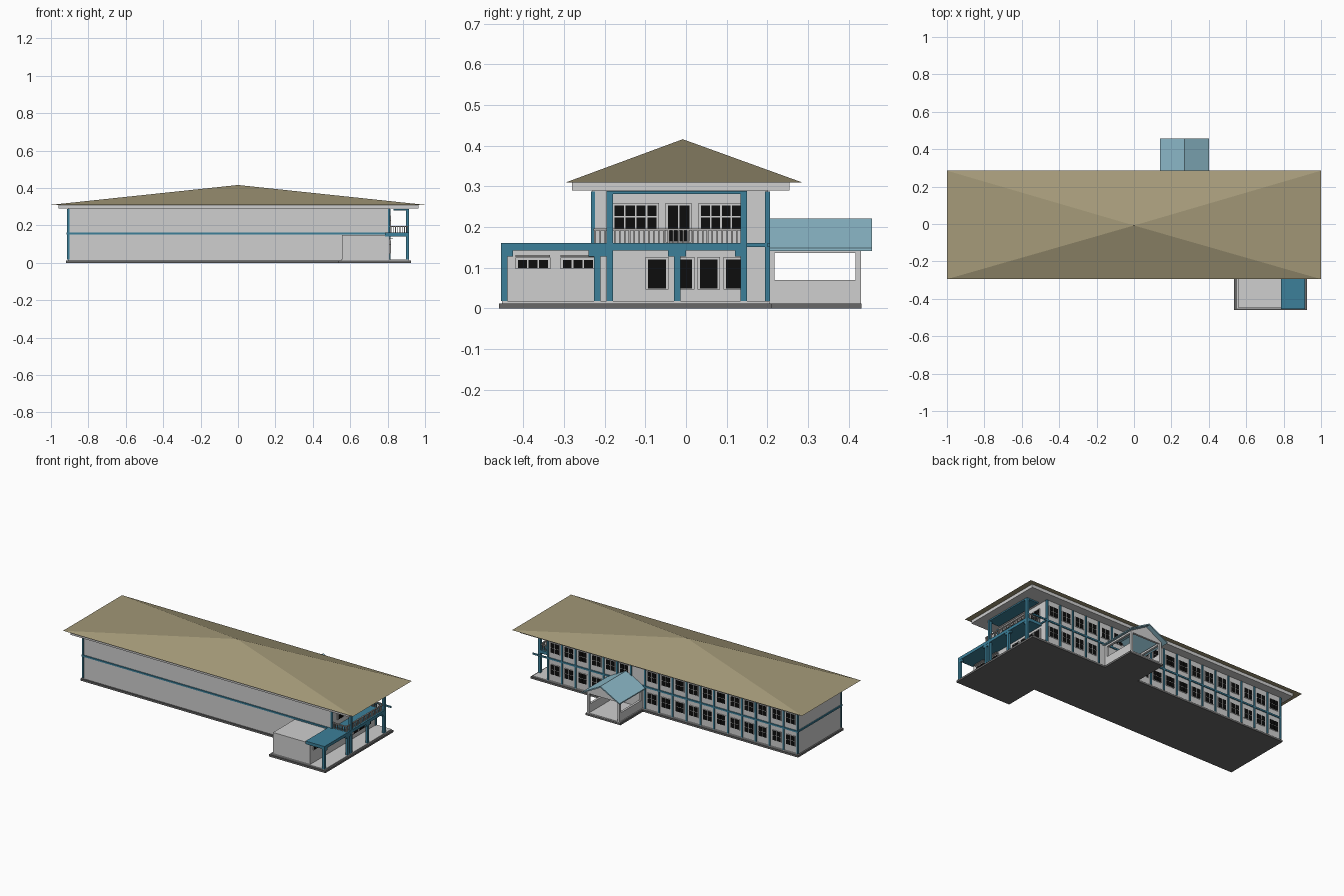
import bpy, bmesh, math


def mat(name, rgb):
    m = bpy.data.materials.new(name)
    m.diffuse_color = (*rgb, 1)
    return m


WALL = mat("wall_light_grey", (0.62, 0.62, 0.62))
BLUE = mat("trim_blue", (0.045, 0.215, 0.32))
SKY = mat("porch_roof_light_blue", (0.27, 0.50, 0.60))
ROOF = mat("roof_olive_tan", (0.37, 0.32, 0.19))
BASE = mat("base_dark_grey", (0.14, 0.14, 0.14))
GLASS = mat("glass_black", (0.004, 0.004, 0.004))
RAIL = mat("rail_grey", (0.42, 0.41, 0.40))


def finish(name, bm, m):
    bmesh.ops.recalc_face_normals(bm, faces=bm.faces)
    me = bpy.data.meshes.new(name)
    bm.to_mesh(me)
    bm.free()
    me.materials.append(m)
    ob = bpy.data.objects.new(name, me)
    bpy.context.collection.objects.link(ob)
    return ob


def boxes(name, m, items):
    """One object from boxes given as (x0, x1, y0, y1, z0, z1)."""
    bm = bmesh.new()
    for x0, x1, y0, y1, z0, z1 in items:
        vs = bmesh.ops.create_cube(bm, size=1)["verts"]
        for v in vs:
            v.co = ((x0 + x1) / 2 + v.co.x * (x1 - x0),
                    (y0 + y1) / 2 + v.co.y * (y1 - y0),
                    (z0 + z1) / 2 + v.co.z * (z1 - z0))
    return finish(name, bm, m)


def prism_y(name, m, profile, y0, y1):
    """Extrude an (x, z) profile along y."""
    bm = bmesh.new()
    f = bm.faces.new([bm.verts.new((x, y0, z)) for x, z in profile])
    g = bmesh.ops.extrude_face_region(bm, geom=[f])["geom"]
    for v in g:
        if isinstance(v, bmesh.types.BMVert):
            v.co.y = y1
    return finish(name, bm, m)


X0, X1, Y0, Y1 = -0.91, 0.81, -0.23, 0.20   # main block footprint

# Base slabs and the lighter floor on top
boxes("base_slab", BASE, [(-0.92, 0.925, -0.24, 0.21, 0, 0.012),
                          (0.535, 0.925, -0.46, -0.24, 0, 0.012),
                          (0.15, 0.39, 0.21, 0.432, 0, 0.012)])
boxes("floor_layer", WALL, [(-0.91, 0.915, -0.23, 0.205, 0.012, 0.018),
                            (0.55, 0.915, -0.452, -0.23, 0.012, 0.018),
                            (0.155, 0.385, 0.205, 0.43, 0.012, 0.018)])

# Main block and annex walls
boxes("main_walls", WALL, [(X0, X1, Y0, Y1, 0.018, 0.295)])
boxes("annex_walls", WALL, [(0.555, X1, -0.447, Y0, 0.018, 0.15)])

# Roof: fascia box and low pyramid
boxes("roof_fascia", WALL, [(-0.96, 0.965, -0.28, 0.255, 0.29, 0.31)])
bm = bmesh.new()
ring = [bm.verts.new(c) for c in ((-1, -0.295, 0.31), (1, -0.295, 0.31),
                                  (1, 0.285, 0.31), (-1, 0.285, 0.31))]
apex = bm.verts.new((0, -0.008, 0.416))
bm.faces.new(ring)
for i in range(4):
    bm.faces.new((ring[i], ring[(i + 1) % 4], apex))
finish("main_roof", bm, ROOF)

# Belt course around the main block
e = 0.006
boxes("belt_course", BLUE, [(X0 - e, 0.80, Y0 - e, Y0, 0.151, 0.161),
                            (X0 - e, 0.915, Y1, Y1 + e, 0.151, 0.161),
                            (X0 - e, X0, Y0, Y1, 0.151, 0.161),
                            (X1, X1 + e, 0.15, Y1, 0.151, 0.161)])

# Back wall bays: pilasters and windows
N = 18
step = (X1 - X0) / N
posts, frames, panes = [], [], []
for i in range(N + 1):
    x = X0 + i * step
    low = 0.161 if 0.16 < x < 0.38 else 0.018
    posts.append((x - 0.005, x + 0.005, Y1 - e, Y1 + e, low, 0.287))
for y in (Y0,):
    posts.append((X0 - 0.003, X0 + 0.008, y - 0.004, y + 0.006, 0.018, 0.287))
boxes("back_pilasters", BLUE, posts)


def back_window(x, z0, z1, w=0.064):
    frames.append((x - w / 2, x + w / 2, Y1 - 0.002, Y1 + 0.003, z0, z1))
    h = (z1 - z0 - 0.010) / 2
    pw = (w - 0.012) / 2
    for sx in (-1, 1):
        for k in (0, 1):
            cx = x + sx * (pw / 2 + 0.002)
            b = z0 + 0.003 + k * (h + 0.004)
            panes.append((cx - pw / 2, cx + pw / 2, Y1, Y1 + 0.005, b, b + h))


for i in range(N):
    x = X0 + (i + 0.5) * step
    if i != 11:
        back_window(x, 0.193, 0.258)
    if not 0.13 < x < 0.41:
        back_window(x, 0.058, 0.123)


# Openings in the right end wall: frame plate with a grid of panes
def end_window(y0, y1, z0, z1, cols, rows):
    frames.append((X1 - 0.002, X1 + 0.005, y0 - 0.004, y1 + 0.004, z0, z1 + 0.004))
    w, h, g = (y1 - y0) / cols, (z1 - z0) / rows, 0.002
    for c in range(cols):
        for r in range(rows):
            panes.append((X1, X1 + 0.007, y0 + c * w + g, y0 + (c + 1) * w - g,
                          z0 + r * h + g, z0 + (r + 1) * h - g))


end_window(-0.178, -0.070, 0.195, 0.255, 4, 2)
end_window(0.035, 0.137, 0.195, 0.255, 4, 2)
end_window(-0.046, 0.010, 0.162, 0.255, 2, 1)
for a, b in ((-0.096, -0.047), (-0.024, 0.017), (0.032, 0.080), (0.096, 0.144)):
    end_window(a, b, 0.047, 0.122, 1, 1)
end_window(-0.415, -0.337, 0.097, 0.121, 3, 1)
end_window(-0.305, -0.227, 0.097, 0.121, 3, 1)
boxes("window_frames", WALL, frames)
boxes("window_panes", GLASS, panes)
boxes("annex_window_hoods", RAIL, [(X1, X1 + 0.02, y, y + 0.085, 0.126, 0.131)
                                   for y in (-0.419, -0.309)])

# Balcony deck, carport roof and upper ceiling
boxes("balcony_deck", BLUE, [(0.785, 0.915, -0.455, 0.15, 0.142, 0.161)])
boxes("balcony_ceiling", BLUE, [(0.832, 0.915, -0.195, 0.15, 0.281, 0.289)])

# Columns with small haunches under the deck
cols, haunch = [], []
for y in (-0.447, -0.218, -0.187, -0.022, 0.142):
    cols.append((0.899, 0.915, y - 0.008, y + 0.008, 0.018, 0.145))
    if y != -0.187:
        haunch.append((0.9, 0.914, max(y - 0.022, -0.455), min(y + 0.022, 0.15),
                       0.128, 0.143))
for y in (-0.187, 0.142):
    cols.append((0.899, 0.915, y - 0.008, y + 0.008, 0.161, 0.289))
cols.append((X1 - 0.008, X1 + 0.003, Y0 - 0.004, Y0 + 0.006, 0.161, 0.287))
boxes("balcony_columns", BLUE, cols)
boxes("column_haunches", BLUE, haunch)

# Balcony railing
rails = [(0.900, 0.908, -0.225, 0.142, 0.191, 0.197),
         (X1, 0.908, -0.227, -0.221, 0.191, 0.197),
         (X1, 0.908, 0.139, 0.145, 0.191, 0.197)]
for i in range(31):
    y = -0.223 + i * 0.012
    rails.append((0.902, 0.906, y - 0.002, y + 0.002, 0.16, 0.192))
for i in range(8):
    x = X1 + 0.008 + i * 0.012
    for y in (-0.224, 0.142):
        rails.append((x - 0.002, x + 0.002, y - 0.002, y + 0.002, 0.16, 0.192))
boxes("balcony_railing", RAIL, rails)

# Back porch: side walls with wide openings, front gable, pitched roof
walls = []
for a, b in ((0.158, 0.172), (0.368, 0.382)):
    walls += [(a, b, Y1, 0.43, 0.018, 0.07), (a, b, Y1, 0.218, 0.07, 0.136),
              (a, b, 0.417, 0.43, 0.07, 0.136), (a, b, Y1, 0.43, 0.136, 0.148)]
boxes("porch_walls", WALL, walls)
prism_y("porch_gable", WALL, [(0.158, 0.138), (0.382, 0.138), (0.382, 0.148),
                              (0.27, 0.211), (0.158, 0.148)], 0.417, 0.43)
prism_y("porch_roof", SKY, [(0.138, 0.141), (0.138, 0.148), (0.27, 0.221),
                            (0.402, 0.148), (0.402, 0.141), (0.27, 0.212)],
        Y1, 0.458)
